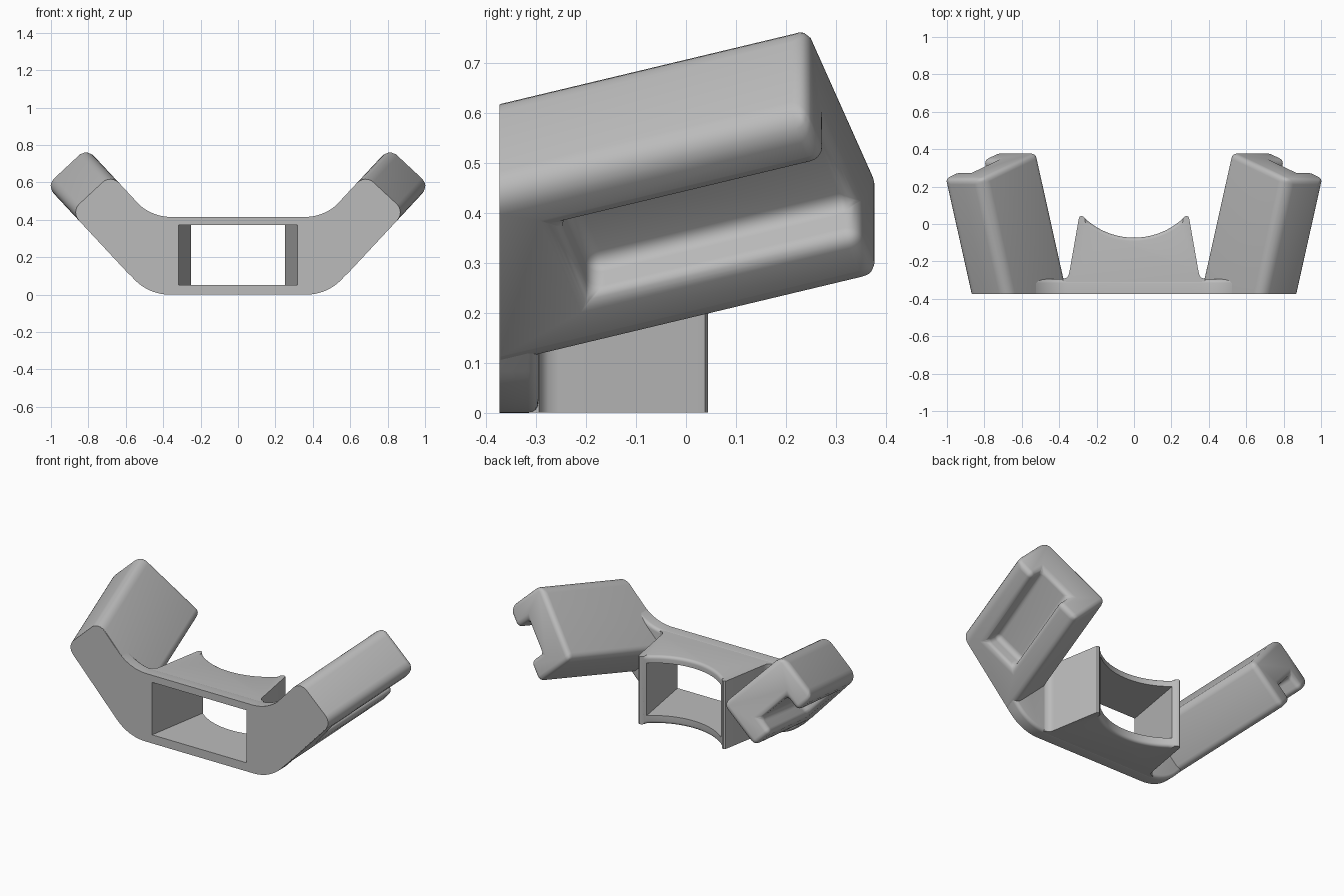
import bpy, bmesh, math
from mathutils import Vector

if "Cube" in bpy.data.objects:
    bpy.data.objects.remove(bpy.data.objects["Cube"])

grey = bpy.data.materials.new("light_grey")
grey.diffuse_color = (0.5, 0.5, 0.5, 1)
grey.use_nodes = True
grey.node_tree.nodes["Principled BSDF"].inputs["Base Color"].default_value = grey.diffuse_color

FRONT = -0.373
BEND = math.radians(47)              # rise of the side wings
CU, SU = math.cos(BEND), math.sin(BEND)
TILT = math.radians(18.1)            # outward lean of the arms
CT, ST = math.cos(TILT), math.sin(TILT)
N0, N1 = 0.06, 0.35                  # wing thickness range


def wing(u, n):
    """Wing coordinates (along, across) to x, z."""
    return (CU * u + SU * n, SU * u - CU * n)


def make_object(name, bm):
    bmesh.ops.recalc_face_normals(bm, faces=bm.faces)
    mesh = bpy.data.meshes.new(name)
    bm.to_mesh(mesh)
    bm.free()
    mesh.materials.append(grey)
    obj = bpy.data.objects.new(name, mesh)
    bpy.context.collection.objects.link(obj)
    return obj


def apply_modifiers(obj):
    dg = bpy.context.evaluated_depsgraph_get()
    mesh = bpy.data.meshes.new_from_object(obj.evaluated_get(dg))
    obj.modifiers.clear()
    obj.data = mesh


def cut(obj, cutter):
    mod = obj.modifiers.new("cut", 'BOOLEAN')
    mod.operation = 'DIFFERENCE'
    mod.solver = 'EXACT'
    mod.object = cutter
    apply_modifiers(obj)


def prism(points, direction):
    bm = bmesh.new()
    face = bm.faces.new([bm.verts.new(p) for p in points])
    res = bmesh.ops.extrude_face_region(bm, geom=[face])
    bmesh.ops.translate(bm, vec=direction,
                        verts=[v for v in res["geom"] if isinstance(v, bmesh.types.BMVert)])
    return bm


def box(lo, hi):
    (a, b, c), (d, e, f) = lo, hi
    return prism([(a, b, c), (d, b, c), (d, e, c), (a, e, c)], (0, 0, f - c))


def fillet(prev, corner, nxt, r, steps):
    """Points of a rounded corner."""
    p, c, n = Vector(prev), Vector(corner), Vector(nxt)
    a, b = (p - c).normalized(), (n - c).normalized()
    half = a.angle(b) / 2
    centre = c + (a + b).normalized() * (r / math.sin(half))
    t0 = c + a * (r / math.tan(half)) - centre
    t1 = c + b * (r / math.tan(half)) - centre
    out = []
    for i in range(steps + 1):
        d = t0.lerp(t1, i / steps) if i in (0, steps) else t0.slerp(t1, i / steps)
        out.append(centre + d.normalized() * r)
    return out


# Opening through the middle, narrowing to the back
def hole_x(y):
    return 0.318 - 0.17 * (y - FRONT)


ya, yb = FRONT - 0.1, 0.2
hole = make_object("opening_cutter", prism(
    [(-hole_x(ya), ya, 0.052), (hole_x(ya), ya, 0.052),
     (hole_x(yb), yb, 0.052), (-hole_x(yb), yb, 0.052)], (0, 0, 0.32)))

# Front plate: flat middle with raised wings
TOP = 0.415
low = ((N1 / SU), 0)
high = ((N0 + CU * TOP) / SU, TOP)
low = (N1 * SU + CU * (N1 * CU / SU), 0)
high = wing((TOP + CU * N0) / SU, N0)
end_low, end_high = wing(0.933, N1), wing(0.933, N0)
half = (fillet((0, 0), low, end_low, 0.26, 12)
        + fillet(low, end_low, end_high, 0.06, 8)
        + fillet(end_low, end_high, high, 0.06, 8)
        + fillet(end_high, high, (0, TOP), 0.26, 12))
outline = [(p.x, p.y) for p in half] + [(-p.x, p.y) for p in reversed(half)]
bm = prism([(x, FRONT, z) for x, z in outline], (0, 0.078, 0))
back = [e for e in bm.edges if all(v.co.y > FRONT + 0.05 for v in e.verts)]
bmesh.ops.bevel(bm, geom=back, offset=0.02, segments=4, profile=0.5, affect='EDGES')
plate = make_object("front_plate", bm)
cut(plate, hole)

# Centre sleeve with a round hollow at the back
side = [(0.38, -0.34), (0.38, -0.294), (0.362, -0.288), (0.35, -0.275), (0.345, -0.255),
        (0.296, 0.025), (0.292, 0.038), (0.282, 0.044), (0.272, 0.04)]
R, CY = 0.386, 0.313
arc0 = math.asin(0.262 / R)
arc = [(R * math.sin(a), CY - R * math.cos(a))
       for a in (arc0 * (1 - i / 16) for i in range(33))]
plan = side + arc + [(-x, y) for x, y in reversed(side)]
bm = prism([(x, y, 0.001) for x, y in plan], (0, 0, TOP - 0.002))
rim = [e for e in bm.edges if abs(e.verts[0].co.z - e.verts[1].co.z) < 0.01
       and all(v.co.y > -0.2 and abs(v.co.x) < 0.27 for v in e.verts)]
bmesh.ops.bevel(bm, geom=rim, offset=0.018, segments=4, profile=0.5, affect='EDGES')
sleeve = make_object("centre_sleeve", bm)
cut(sleeve, hole)

# Arms: local axes are width, length, thickness
W, S, V0 = 0.467, 0.797, 0.441
n0, n1 = N0 - 0.002, N1 + 0.002
arm = make_object("arm", box((0, -0.3, n0), (W, S, n1)))
pocket = make_object("pocket_cutter", box((0.133, 0.235, n1 - 0.1), (0.337, S + 0.2, n1 + 0.2)))
cut(arm, pocket)
bm = bmesh.new()
bm.from_mesh(arm.data)
weight = bm.edges.layers.float.new("bevel_weight_edge")
for e in bm.edges:
    a, b = e.verts[0].co, e.verts[1].co
    lengthwise = abs(a.y - b.y) > 0.9
    outer = lengthwise and a.x > W - 0.01
    e[weight] = 1.0 if outer else (0.65 if lengthwise else 0.5)
bm.to_mesh(arm.data)
bm.free()
mod = arm.modifiers.new("round", 'BEVEL')
mod.limit_method = 'WEIGHT'
mod.width = 0.06
mod.segments = 6
apply_modifiers(arm)

# Place the arm in the lean direction and trim it flush with the plate
bm = bmesh.new()
bm.from_mesh(arm.data)
for v in bm.verts:
    w, s, n = v.co
    x, z = wing(V0 + ST * s + CT * w, n)
    v.co = (x, FRONT + CT * s - ST * w, z)
cutres = bmesh.ops.bisect_plane(bm, geom=bm.verts[:] + bm.edges[:] + bm.faces[:],
                                plane_co=(0, FRONT + 0.002, 0), plane_no=(0, -1, 0), clear_outer=True)
bmesh.ops.holes_fill(bm, edges=[e for e in bm.edges if e.is_boundary], sides=0)
bmesh.ops.recalc_face_normals(bm, faces=bm.faces)
bm.to_mesh(arm.data)
bm.free()
arm.name = "right_arm"

# Mirrored arm
bm = bmesh.new()
bm.from_mesh(arm.data)
for v in bm.verts:
    v.co.x = -v.co.x
left = make_object("left_arm", bm)

for helper in (hole, pocket):
    bpy.data.objects.remove(helper)

# Smooth rounded areas, keep crisp edges
for obj in (plate, sleeve, arm, left):
    if not obj.data.materials:
        obj.data.materials.append(grey)
    bpy.ops.object.select_all(action='DESELECT')
    obj.select_set(True)
    bpy.context.view_layer.objects.active = obj
    bpy.ops.object.shade_smooth_by_angle(angle=math.radians(35))
